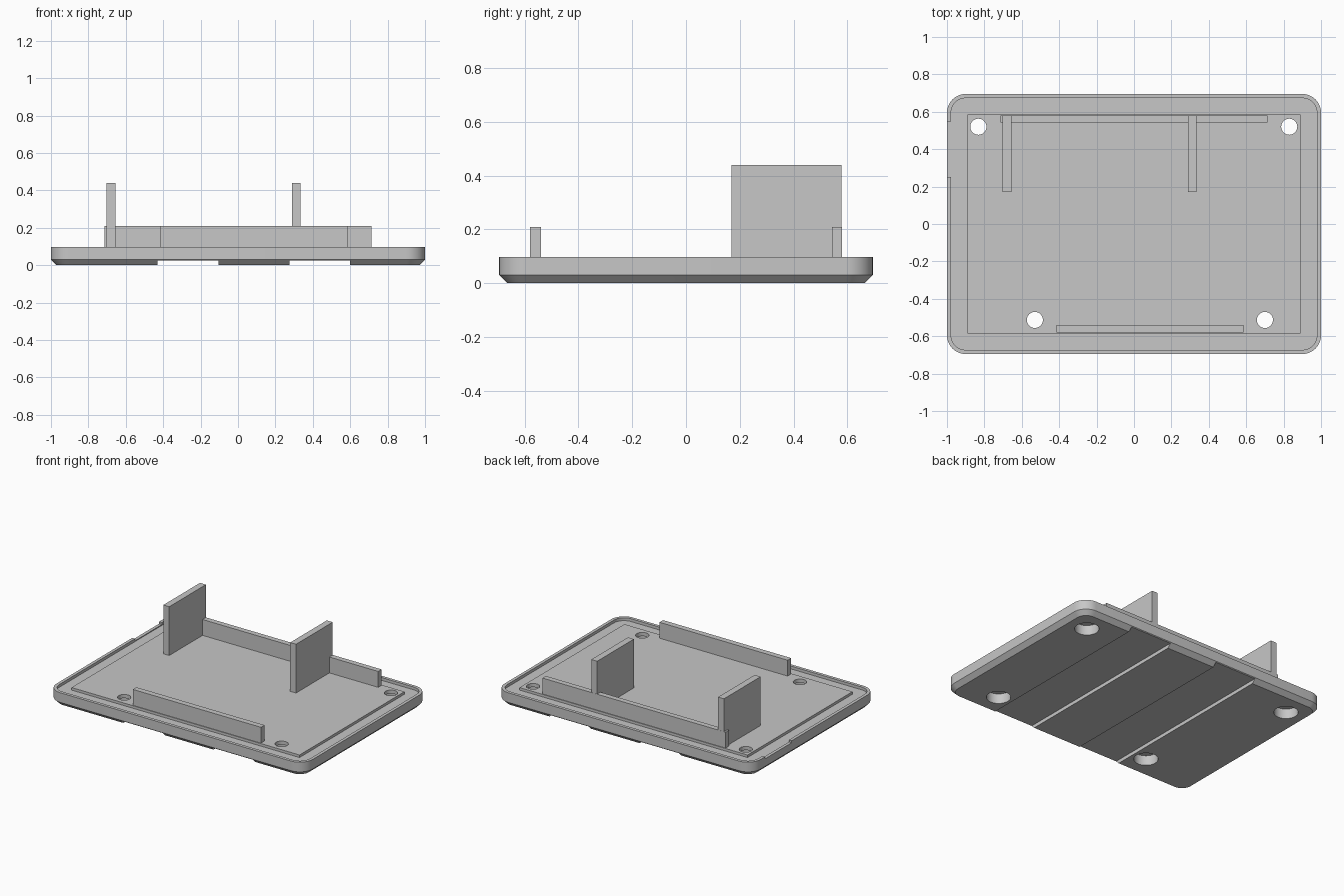
import bpy
import bmesh
import math

cube = bpy.data.objects.get("Cube")
if cube:
    bpy.data.objects.remove(cube, do_unlink=True)

grey = bpy.data.materials.new("plain grey")
grey.use_nodes = True
COLOUR = (0.57, 0.57, 0.57, 1)
grey.diffuse_color = COLOUR
grey.node_tree.nodes["Principled BSDF"].inputs["Base Color"].default_value = COLOUR

HALF_X, HALF_Y, CORNER = 1.0, 0.695, 0.1
LIP, LEDGE_Z, FLOOR_Z, RIM_Z = 0.022, 0.078, 0.096, 0.098


def finish(bm, name):
    bmesh.ops.recalc_face_normals(bm, faces=bm.faces)
    mesh = bpy.data.meshes.new(name)
    bm.to_mesh(mesh)
    bm.free()
    mesh.materials.append(grey)
    obj = bpy.data.objects.new(name, mesh)
    bpy.context.collection.objects.link(obj)
    return obj


def box(name, x, y, z):
    bm = bmesh.new()
    bmesh.ops.create_cube(bm, size=1)
    for v in bm.verts:
        v.co = [(lo + hi) / 2 + c * (hi - lo) for c, (lo, hi) in zip(v.co, (x, y, z))]
    return finish(bm, name)


def cylinder(name, x, y, radius, z0, z1):
    bm = bmesh.new()
    bmesh.ops.create_cone(bm, cap_ends=True, segments=40, radius1=radius,
                          radius2=radius, depth=z1 - z0)
    bmesh.ops.translate(bm, verts=bm.verts, vec=(x, y, (z0 + z1) / 2))
    return finish(bm, name)


def rounded_ring(bm, inset, z, steps=10):
    """Rounded rectangle of vertices, inset from the outline."""
    verts = []
    r = CORNER - inset
    for k, (sx, sy) in enumerate(((1, 1), (-1, 1), (-1, -1), (1, -1))):
        for i in range(steps + 1):
            a = math.pi / 2 * (k + i / steps)
            verts.append(bm.verts.new((sx * (HALF_X - CORNER) + r * math.cos(a),
                                       sy * (HALF_Y - CORNER) + r * math.sin(a), z)))
    return verts


def select_only(obj):
    bpy.ops.object.select_all(action="DESELECT")
    obj.select_set(True)
    bpy.context.view_layer.objects.active = obj


def combine(target, tool, operation):
    mod = target.modifiers.new("combine", "BOOLEAN")
    mod.operation = operation
    mod.solver = "EXACT"
    mod.object = tool
    select_only(target)
    bpy.ops.object.modifier_apply(modifier=mod.name)
    bpy.data.objects.remove(tool, do_unlink=True)


# Tray: chamfered underside, straight side, thin lip and sunken ledge
bm = bmesh.new()
rings = [rounded_ring(bm, inset, z) for inset, z in
         ((0.03, 0), (0, 0.03), (0, RIM_Z), (LIP, RIM_Z), (LIP, LEDGE_Z))]
for low, high in zip(rings, rings[1:]):
    for i in range(len(low)):
        j = (i + 1) % len(low)
        bm.faces.new((low[i], low[j], high[j], high[i]))
bm.faces.new(rings[0])
bm.faces.new(rings[-1])
tray = finish(bm, "tray")

# Raised floor panel
combine(tray, box("floor_panel", (-0.89, 0.89), (-0.585, 0.585), (0.05, FLOOR_Z)), "UNION")

# Two channels across the underside
for x in ((-0.43, -0.105), (0.275, 0.6)):
    combine(tray, box("channel_cutter", x, (-1, 1), (-0.1, 0.025)), "DIFFERENCE")

# Shallow notch in the lip
combine(tray, box("notch_cutter", (-1.1, -1 + LIP + 0.001), (0.25, 0.548), (0.084, 0.2)),
        "DIFFERENCE")

# Screw holes, widened from below
for x, y in ((-0.832, 0.52), (0.83, 0.52), (-0.53, -0.513), (0.7, -0.513)):
    combine(tray, cylinder("hole_cutter", x, y, 0.043, -0.1, 0.2), "DIFFERENCE")
    combine(tray, cylinder("bore_cutter", x, y, 0.078, -0.1, 0.07), "DIFFERENCE")

select_only(tray)
bpy.ops.object.shade_smooth_by_angle(angle=math.radians(25))

# Low walls along the front and back
box("front_wall", (-0.415, 0.585), (-0.58, -0.54), (FLOOR_Z - 0.01, 0.208))
box("back_wall", (-0.715, 0.715), (0.542, 0.58), (FLOOR_Z - 0.01, 0.208))

# Tall dividers
for name, x in (("right_divider", -0.679), ("left_divider", 0.311)):
    box(name, (x - 0.023, x + 0.023), (0.17, 0.579), (FLOOR_Z - 0.01, 0.44))
